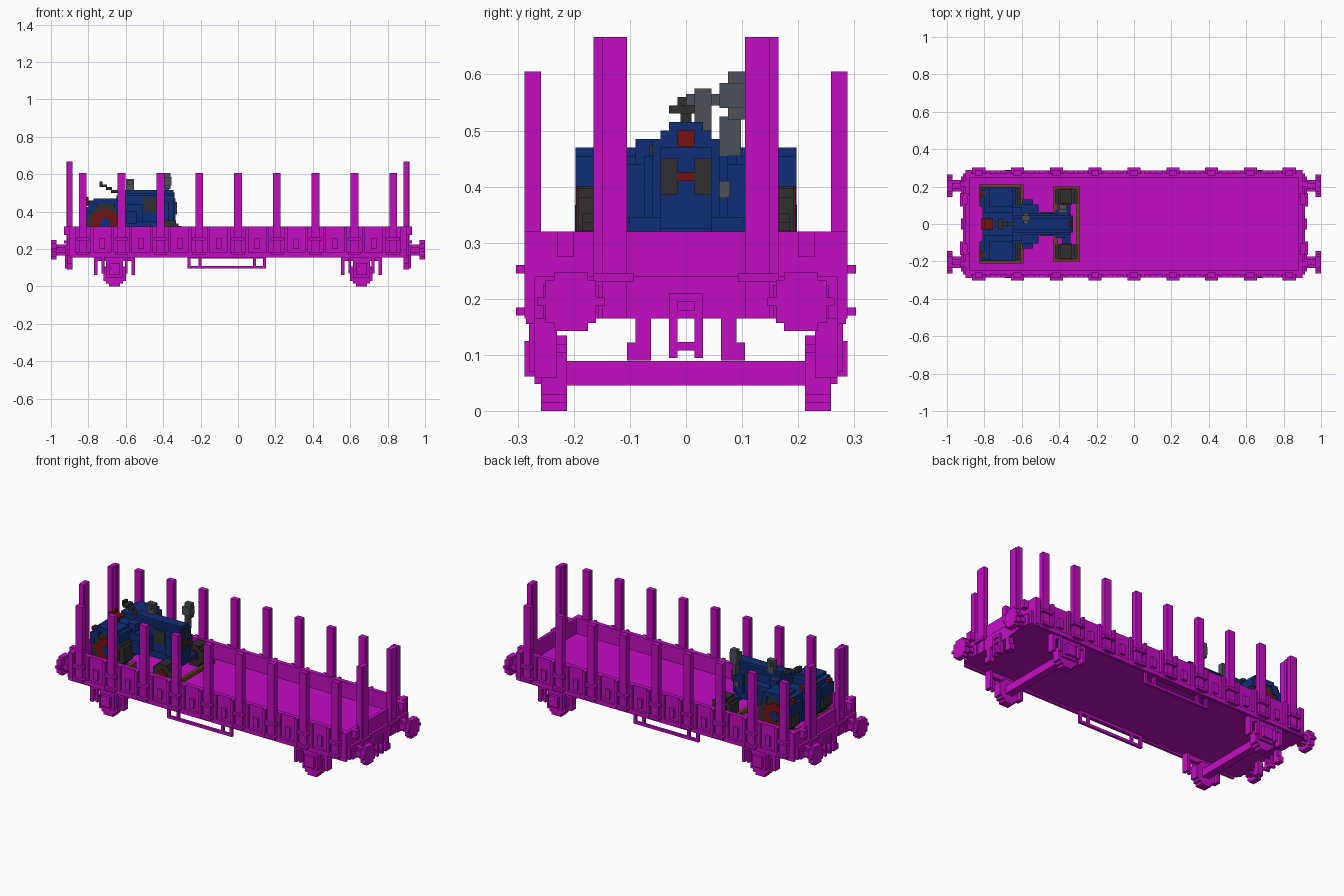
import bpy, bmesh, math
from mathutils import Vector

default_cube = bpy.data.objects.get("Cube")
if default_cube:
    bpy.data.objects.remove(default_cube)


def material(name, red, green, blue):
    mat = bpy.data.materials.new(name)
    mat.use_nodes = True
    colour = (red, green, blue, 1)
    mat.diffuse_color = colour
    mat.node_tree.nodes["Principled BSDF"].inputs["Base Color"].default_value = colour
    return mat


MAGENTA = material("magenta", .55, .004, .55)
BLUE = material("blue", .005, .027, .18)
RED = material("dark red", .18, .006, .006)
BLACK = material("charcoal", .03, .03, .03)
GREY = material("grey", .07, .08, .1)
BROWN = material("wood brown", .13, .07, .008)


def around(centre, half):
    """Span of equal reach on both sides of a centre."""
    return (centre - half, centre + half)


def half(reach):
    """Span centred on the middle of the model."""
    return around(0, reach)


def up(start, length):
    """Span of a given length from its start."""
    return (start, start + length)


def block(x, y, z):
    return (x, y, z)


def mirrored(blocks, axis):
    flipped = []
    for spans in blocks:
        spans = list(spans)
        low, high = spans[axis]
        spans[axis] = (-high, -low)
        flipped.append(tuple(spans))
    return blocks + flipped


def part(name, mat, blocks, mirror=""):
    """One object made of axis-aligned blocks, mirrored across the named axes."""
    for letter in mirror:
        blocks = mirrored(blocks, "xyz".index(letter))
    bm = bmesh.new()
    for spans in blocks:
        size = Vector([high - low for low, high in spans])
        middle = Vector([(high + low) / 2 for low, high in spans])
        for vert in bmesh.ops.create_cube(bm, size=1)["verts"]:
            vert.co = vert.co * size + middle
    mesh = bpy.data.meshes.new(name)
    bm.to_mesh(mesh)
    bm.free()
    mesh.materials.append(mat)
    bpy.context.collection.objects.link(bpy.data.objects.new(name, mesh))


def disc(axis, centre, height, radius, depth):
    """Blocky disc made of stacked rows, facing along the axis."""
    rows = round(2 * radius / THIN)
    step = 2 * radius / rows
    blocks = []
    for row in range(rows):
        offset = (row + .5) * step - radius
        reach = math.sqrt(radius ** 2 - offset ** 2)
        across = around(centre, max(step, round(reach / step) * step))
        level = around(height + offset, step / 2)
        blocks.append(block(across, depth, level) if axis == "y" else block(depth, across, level))
    return blocks


# Shared wagon dimensions
THIN = .015
SILL, FLOOR, RIM = .165, .23, .32
END, SIDE, FACE = .9, .27, .288
BAY = .2075
wall_height = (SILL, RIM)
beam = (END - THIN, END + THIN)

# Wagon floor, walls and sills
part("wagon_floor", MAGENTA, [block(half(END), half(SIDE), (SILL, FLOOR))])
part("side_walls", MAGENTA, [block(half(END), (SIDE - .025, SIDE), wall_height)], "y")
part("side_sills", MAGENTA, [block(half(END), up(SIDE, THIN), up(.155, .025))], "y")
part("end_walls", MAGENTA, [block((END - .02, END), half(SIDE), wall_height)], "x")
part("end_beams", MAGENTA, [block(beam, half(SIDE), (SILL, .24))], "x")
part("corner_posts", MAGENTA, [block((END - .03, END), (.25, FACE), wall_height)], "xy")

# Side stakes with their brackets
stakes, brackets = [], []
for index in range(-4, 5):
    x = index * BAY
    stakes.append(block(around(x, .021), (FACE - .03, FACE), (SILL, .605)))
    for level in (.17, .245):
        brackets.append(block(around(x, .035), (SIDE, FACE + THIN), up(level, THIN)))
part("side_stakes", MAGENTA, stakes, "y")
part("stake_brackets", MAGENTA, brackets, "y")

# Wall hinges and ribs between the stakes
hinges, ribs = [], []
for index in range(-4, 4):
    x = (index + .5) * BAY
    hinges.append(block(around(x, THIN), up(SIDE, THIN), (.2, .255)))
    for rib in around(x, .055):
        ribs.append(block(around(rib, THIN / 2), up(SIDE, THIN), wall_height))
part("wall_hinges", MAGENTA, hinges, "y")
part("wall_ribs", MAGENTA, ribs, "y")

# End stakes and end wall fittings
stake_height = (SILL, .667)
part("end_stakes", MAGENTA, [block((END - .01, END + .018), (.105, .15), stake_height),
                             block(beam, (.15, .165), stake_height)], "xy")
fitting = up(END, .03)
part("end_fittings", MAGENTA, [block(fitting, (.093, .165), up(FLOOR, THIN)),
                               block(fitting, (.2, .23), (.275, RIM))], "xy")

# Buffers
buffer_y, buffer_z = .205, .195
part("buffer_heads", MAGENTA, disc("x", buffer_y, buffer_z, .0525, (.97, 1)), "xy")
part("buffer_shafts", MAGENTA, disc("x", buffer_y, buffer_z, .03, (END, .98)), "xy")
part("buffer_plates", MAGENTA, [block(up(END, .025), around(buffer_y, .05),
                                      around(buffer_z, .03))], "xy")

# Coupling hooks and hoses at both ends
part("hook_sides", MAGENTA, [block(up(END, .025), up(THIN, THIN), (.095, .21))], "xy")
part("hook_bars", MAGENTA, [block(up(END, .025), half(THIN), up(level, THIN))
                            for level in (.108, SILL, buffer_z)], "x")
part("hoses", MAGENTA, [block(beam, (.062, .09), (.09, .2)),
                        block(beam, (.09, .105), (.09, .122))], "xy")

# Running gear
AXLE_X, WHEEL_RADIUS = .66, .0675
part("wagon_wheels", MAGENTA,
     disc("y", AXLE_X, WHEEL_RADIUS, WHEEL_RADIUS, (.212, .258)), "xy")
part("axles", MAGENTA, [block(around(AXLE_X, .022), half(.215),
                              around(WHEEL_RADIUS, .022))], "x")
part("axle_boxes", MAGENTA, [block(around(AXLE_X, .03), (.25, FACE), (.062, .125)),
                             block(around(AXLE_X, .045), (.25, SIDE), (.048, .14))], "xy")
part("leaf_springs", MAGENTA, [block(around(AXLE_X, .105), (.24, SIDE), (.135, SILL))], "xy")
hangers = [block(around(x, .009), (.23, SIDE), (.06, SILL)) for x in around(AXLE_X, .1)]
guards = [block(around(x, .007), up(.26, .02), (.07, SILL)) for x in around(AXLE_X, .062)]
part("spring_hangers", MAGENTA, hangers + guards, "xy")

# Step frame under each side
step_x, step_y = (-.27, .15), (SIDE - THIN, SIDE)
step_bars = [block(step_x, step_y, up(level, THIN)) for level in (.095, .15)]
step_legs = [block(up(x, THIN), step_y, (.095, SILL)) for x in (-.27, -.21, .08, .135)]
part("side_steps", MAGENTA, step_bars + step_legs, "y")

# Timber chocks on the wagon floor
rear_x, front_x = (-.82, -.6), (-.42, -.3)
chock_y = (.095, .21)
low, tall = up(FLOOR, .02), up(FLOOR, .04)
part("rear_chocks", BROWN, [block(rear_x, up(y, THIN), low) for y in (.095, .195)]
     + [block(around(x, .01), chock_y, tall) for x in rear_x], "y")
part("front_chocks", BROWN, [block(around(x, .01), half(.2), low) for x in front_x]
     + [block(front_x, (.188, .2), low)], "y")

# Tractor wheels
REAR_X, REAR_Z = -.71, .337
part("rear_tyres", BLACK, disc("y", REAR_X, REAR_Z, .105, (.11, .192)), "y")
part("rear_rims", RED, disc("y", REAR_X, REAR_Z, .075, (.105, .195)), "y")
part("rear_hubs", BLUE, disc("y", REAR_X, REAR_Z, .03, (.05, .198)), "y")
FRONT_X, FRONT_Z = -.362, .292
part("front_tyres", BLACK, disc("y", FRONT_X, FRONT_Z, .06, (.11, .185)), "y")
part("front_rims", RED, disc("y", FRONT_X, FRONT_Z, .03, (.105, .189)), "y")

# Stepped fenders over the rear wheels
fender = (.09, .197)
part("fenders", BLUE, [block(around(REAR_X, .062), fender, (.44, .47)),
                       block((-.8, -.765), fender, (.4, .455)),
                       block((-.82, -.795), fender, (.36, .425)),
                       block((-.66, -.63), fender, (.4, .455)),
                       block((-.8, -.62), (.06, .105), (.3, .455))], "y")
part("tail_lights", RED, [block((-.822, -.8), (.15, .18), (.43, .45))], "y")

# Tractor chassis, axle, stepped hood and cowl
NOSE = -.345
part("gearbox", BLUE, [block((-.81, -.62), half(.09), (.29, .42))])
part("engine_block", BLUE, [block((-.64, -.36), half(.045), (.3, .36))])
part("front_axle", BLUE, [block(around(FRONT_X, .022), half(.11), around(.3, .013))])
part("hood", BLUE, [block((-.64, NOSE), half(reach), (.345, top))
                    for reach, top in ((.06, .485), (.045, .5), (.03, .515))])
part("radiator", BLUE, [block(up(NOSE - THIN, .025), half(.045), (.325, .47))])
part("cowl", BLUE, [block((-.65, -.6), half(.09), (.36, .485)),
                    block((-.42, -.37), half(.075), (.345, .455))])
part("side_boxes", BLUE, [block((-.63, -.51), (.05, .105), (.345, .44)),
                          block((-.6, -.54), (.1, .13), (.335, .4))], "y")
part("engine_panels", BLACK, [block((-.5, -.43), (.058, .065), (.4, .475))], "y")
part("grille", BLACK, [block(up(NOSE + .01, .008), (.015, .045), (.385, .45))], "y")
part("nose_lamp", RED, disc("x", 0, .486, THIN, up(NOSE - .005, .01)))
part("nose_bar", RED, [block(up(NOSE + .01, .008), half(THIN), up(.41, THIN))])

# Seat and steering wheel
part("seat", RED, [block((-.815, -.755), half(.03), up(.445, THIN)),
                   block((-.818, -.8), half(.03), (.455, .478))])
part("seat_post", BLACK, [block(around(-.785, .01), half(THIN), (.41, .45))])
part("steering_wheel", BLACK, [block(up(-.74, THIN), half(THIN), (.53, .56)),
                               block((-.725, -.7), half(.03), up(.53, THIN))])
part("steering_column", BLACK, [block((-.705, -.675), half(.01), up(.515, THIN)),
                                block((-.68, -.64), half(.01), up(.5, THIN))])

# Air cleaner and exhaust
part("air_cleaner", GREY, [block((-.6, -.555), (.015, .045), (.5, .575)),
                           block((-.59, -.565), (0, .06), up(.545, .02))])
PIPE = -.38
part("exhaust", GREY, [block(around(PIPE, .02), (.075, .105), (.52, .605)),
                       block(around(PIPE, .025), (.06, .105), (.54, .585)),
                       block(around(PIPE, .01), (.06, .098), (.455, .525)),
                       block(around(PIPE, THIN), (.055, .078), (.38, .41))])
